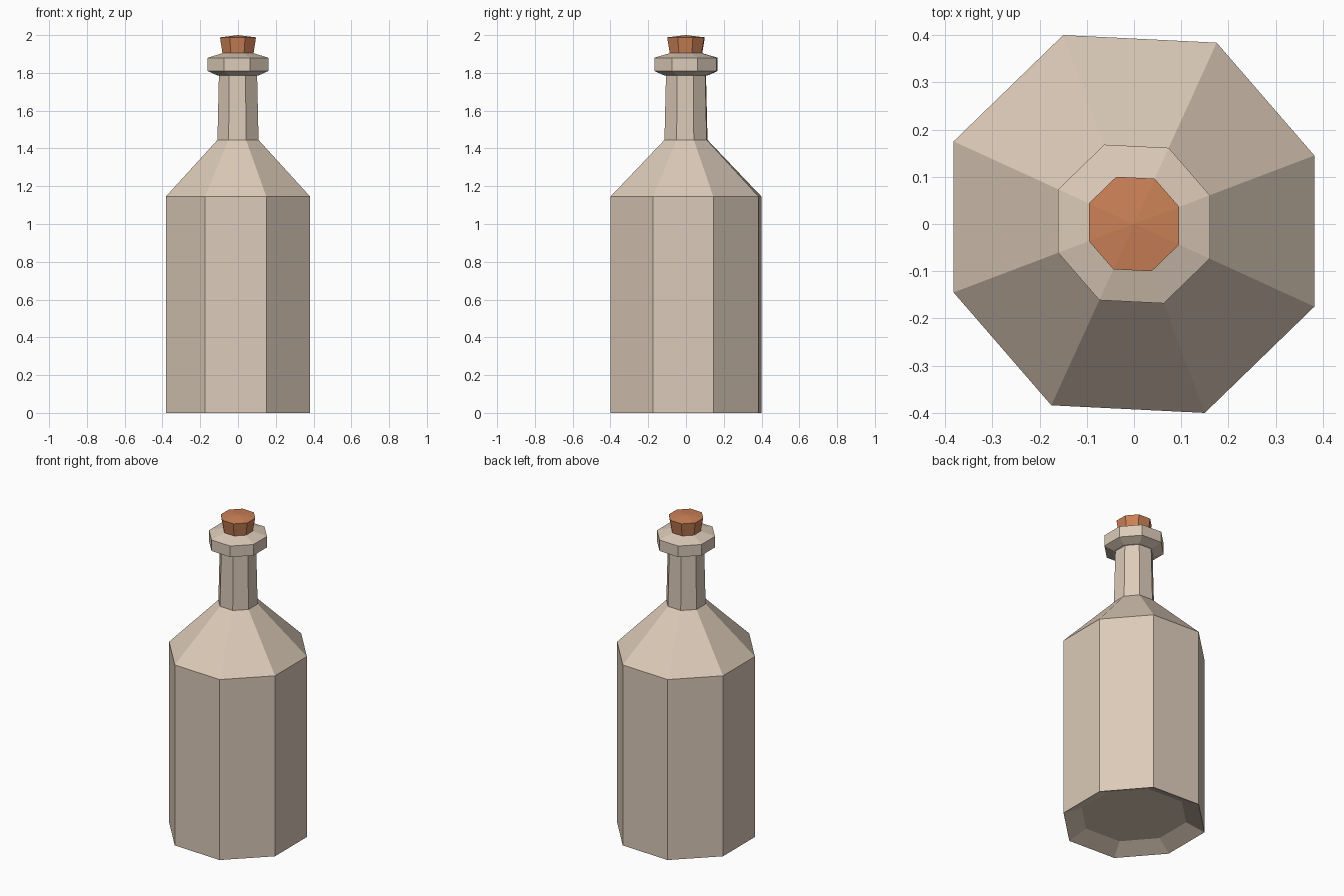
import bpy, bmesh

if "Cube" in bpy.data.objects:
    bpy.data.objects.remove(bpy.data.objects["Cube"])

# Slightly irregular eight-sided cross-section: half is listed, the rest is its half turn
HALF = [(0.382, 0.145), (0.175, 0.384), (-0.15, 0.40), (-0.382, 0.175)]
RING = HALF + [(-x, -y) for x, y in HALF]


def material(name, colour):
    m = bpy.data.materials.new(name)
    m.diffuse_color = (*colour, 1)
    m.use_nodes = True
    m.node_tree.nodes["Principled BSDF"].inputs["Base Color"].default_value = m.diffuse_color
    return m


def loft(name, profile, mat, tip=None):
    """Stack scaled copies of RING; profile holds (scale, z) pairs."""
    bm = bmesh.new()
    rings = [[bm.verts.new((x * s, y * s, z)) for x, y in RING] for s, z in profile]
    n = len(RING)
    for a, b in zip(rings, rings[1:]):
        for i in range(n):
            j = (i + 1) % n
            bm.faces.new((a[i], a[j], b[j], b[i]))
    bm.faces.new(rings[0][::-1])
    if tip is None:
        bm.faces.new(rings[-1])
    else:
        top = bm.verts.new((0, 0, tip))
        for i in range(n):
            bm.faces.new((rings[-1][i], rings[-1][(i + 1) % n], top))
    bmesh.ops.recalc_face_normals(bm, faces=bm.faces)
    mesh = bpy.data.meshes.new(name)
    bm.to_mesh(mesh)
    bm.free()
    mesh.materials.append(mat)
    ob = bpy.data.objects.new(name, mesh)
    bpy.context.collection.objects.link(ob)
    return ob


clay = material("pale_tan", (0.71, 0.59, 0.48))
cork = material("cork_brown", (0.60, 0.22, 0.095))

# Bottle: recessed base, body, shoulder, neck and lip
loft("bottle", [(0.74, 0.05), (1.0, 0.0), (1.0, 1.145), (0.285, 1.445),
                (0.265, 1.785), (0.29, 1.787), (0.42, 1.81), (0.42, 1.88),
                (0.21, 1.905)], clay)

# Tapered stopper
loft("stopper", [(0.205, 1.88), (0.25, 1.988)], cork, tip=2.0)
